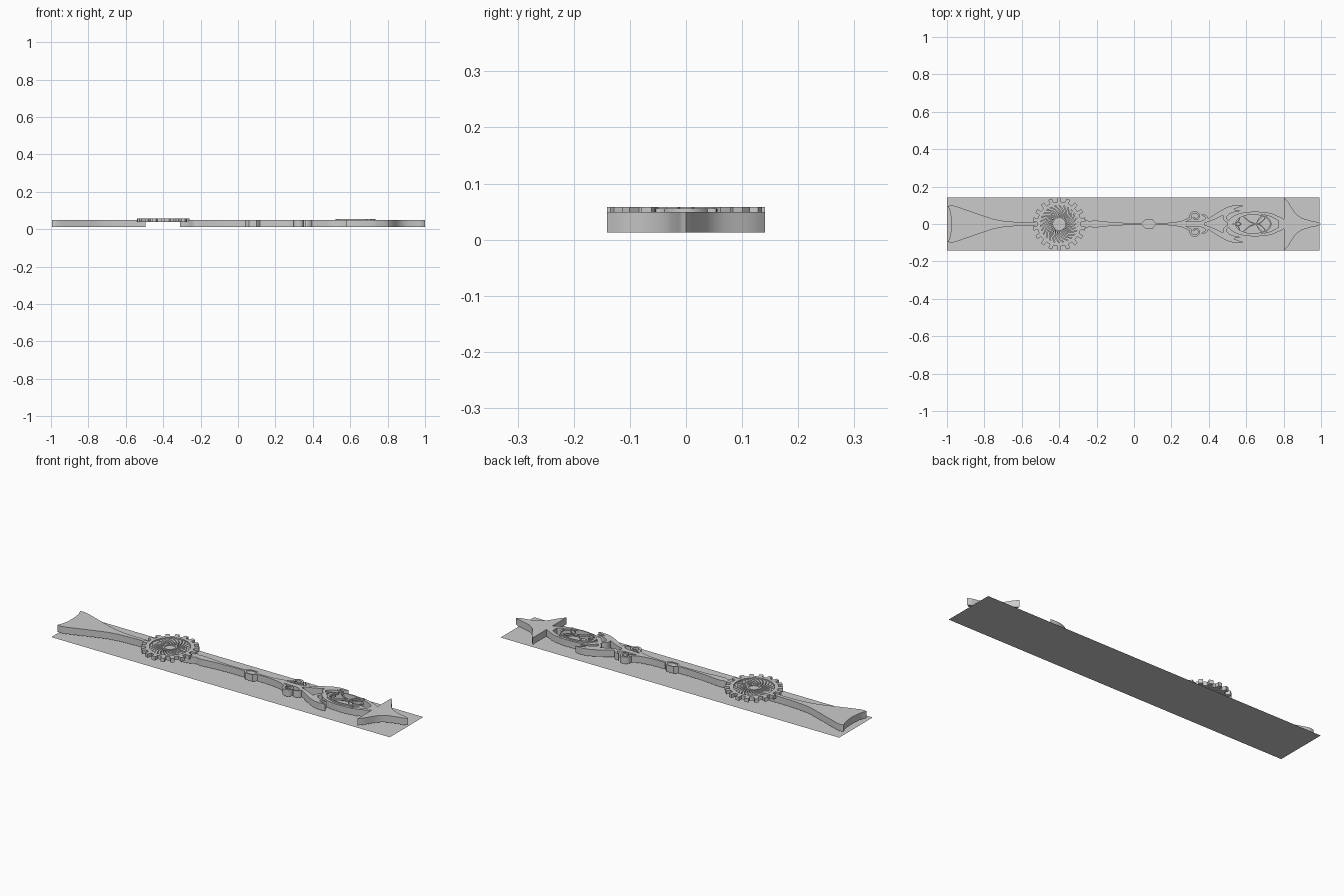
import bpy, bmesh, math
from mathutils import Vector

if "Cube" in bpy.data.objects:
    bpy.data.objects.remove(bpy.data.objects["Cube"])

Z0, Z1 = 0.013, 0.049
mat = bpy.data.materials.new("plain grey")
mat.diffuse_color = (0.6, 0.6, 0.6, 1)
mat.use_nodes = True
mat.node_tree.nodes["Principled BSDF"].inputs["Base Color"].default_value = mat.diffuse_color


def finish(name, bm):
    bmesh.ops.recalc_face_normals(bm, faces=bm.faces)
    me = bpy.data.meshes.new(name)
    bm.to_mesh(me)
    bm.free()
    me.materials.append(mat)
    ob = bpy.data.objects.new(name, me)
    bpy.context.collection.objects.link(ob)
    return ob


def smooth(pts, n=6):
    """Catmull-Rom curve through 2D points"""
    p = [Vector(q) for q in pts]
    p = [2 * p[0] - p[1]] + p + [2 * p[-1] - p[-2]]
    out = []
    for i in range(1, len(p) - 2):
        a, b, c, d = p[i - 1:i + 3]
        for k in range(n):
            t = k / n
            out.append(0.5 * (2 * b + (c - a) * t + (2 * a - 5 * b + 4 * c - d) * t * t
                              + (3 * b - a - 3 * c + d) * t ** 3))
    return out + [p[-2]]


def flip(pts):
    return [Vector((q[0], -q[1])) for q in pts]


def prism(name, pts, z0=Z0, z1=Z1):
    bm = bmesh.new()
    lo = [bm.verts.new((q[0], q[1], z0)) for q in pts]
    hi = [bm.verts.new((q[0], q[1], z1)) for q in pts]
    bm.faces.new(lo)
    bm.faces.new(hi)
    for i in range(len(pts)):
        j = (i + 1) % len(pts)
        bm.faces.new((lo[i], lo[j], hi[j], hi[i]))
    return finish(name, bm)


def ring(name, outer, inner, z0=Z0, z1=Z1):
    bm = bmesh.new()
    loops = [[bm.verts.new((q[0], q[1], z)) for q in pts]
             for pts, z in ((outer, z0), (outer, z1), (inner, z1), (inner, z0))]
    n = len(outer)
    for a in range(4):
        la, lb = loops[a], loops[(a + 1) % 4]
        for i in range(n):
            j = (i + 1) % n
            bm.faces.new((la[i], la[j], lb[j], lb[i]))
    return finish(name, bm)


def strip(name, pts, z0=Z0, z1=Z1, n=6):
    """Curved bar; each point is x, y, half width"""
    c = smooth([Vector(q) for q in pts], n)
    left, right = [], []
    for i, q in enumerate(c):
        d = c[min(i + 1, len(c) - 1)] - c[max(i - 1, 0)]
        nrm = Vector((-d.y, d.x)).normalized() * max(q.z, 0.001)
        left.append(q.xy + nrm)
        right.append(q.xy - nrm)
    return prism(name, left + right[::-1], z0, z1)


def pair(name, pts, **kw):
    strip(name + "_upper", pts, **kw)
    strip(name + "_lower", [(x, -y, w) for x, y, w in pts], **kw)


def oval(cx, cy, rx, ry, n=48, turn=0.0):
    out = []
    for i in range(n):
        a = 2 * math.pi * i / n
        x, y = rx * math.cos(a), ry * math.sin(a)
        out.append((cx + x * math.cos(turn) - y * math.sin(turn),
                    cy + x * math.sin(turn) + y * math.cos(turn)))
    return out


# Backing sheet
bm = bmesh.new()
bm.faces.new([bm.verts.new(v) for v in ((-1, -.141, 0), (.992, -.141, 0), (.992, .141, 0), (-1, .141, 0))])
finish("backing_sheet", bm)

# Fishtail end
side = smooth([(-.995, .096), (-.965, .098), (-.9, .077), (-.82, .049), (-.74, .024), (-.66, .013), (-.58, .010), (-.495, .010)])
notch = smooth([(-.995, -.096), (-.982, -.06), (-.976, 0), (-.982, .06), (-.995, .096)])
prism("tail", side + flip(side)[::-1] + notch[1:-1])

# Gear: toothed rim, fan blades and hub
GX, TEETH = -0.40, 18
outer, inner = [], []
for t in range(TEETH):
    for off, r in ((-.42, .118), (-.25, .118), (-.21, .141), (0, .141), (.21, .141), (.25, .118)):
        a = 2 * math.pi * (t + off + .5) / TEETH
        outer.append((GX + r * math.cos(a), r * math.sin(a)))
        inner.append((GX + .1 * math.cos(a), .1 * math.sin(a)))
ring("gear_rim", outer, inner, 0.038, 0.058)
for t in range(26):
    pts = []
    for k in range(5):
        r = .032 + .070 * k / 4
        a = 2 * math.pi * t / 26 + 0.75 * k / 4
        pts.append((GX + r * math.cos(a), r * math.sin(a), .002 + .0055 * k / 4))
    strip("fan_blade", pts, z0=0.040, z1=0.052, n=3)
ring("gear_hub", oval(GX, 0, .035, .035), oval(GX, 0, .026, .026), 0.038, 0.055)
prism("hub_disc", oval(GX, 0, .027, .027), 0.040, 0.050)

# Stem with hexagonal knot
up = smooth([(-.31, .036), (-.27, .028), (-.235, .014), (-.21, .019), (-.12, .010), (-.04, .006), (.045, .006)])
prism("stem", up + flip(up)[::-1])
hexa = [(.035, 0), (.058, .023), (.1, .023), (.122, 0), (.1, -.023), (.058, -.023)]
ring("knot", hexa, [(.079 + (x - .079) * .72, y * .72) for x, y in hexa])
prism("knot_centre", [(.079 + (x - .079) * .73, y * .73) for x, y in hexa], Z0, 0.045)
up = smooth([(.118, .006), (.17, .006), (.22, .009), (.28, .012), (.34, .014), (.38, .012)])
prism("neck", up + flip(up)[::-1])

# Curled scrolls
curl = [(.21, .005, .004), (.26, .012, .006), (.295, .028, .006)]
for k in range(9):
    a = math.radians(200 - 45 * k)
    r = .028 - .0021 * k
    curl.append((.328 + r * math.cos(a), .040 + r * math.sin(a), .006 - .0002 * k))
pair("scroll", curl)

# Swept wings and the crescents inside them
pair("wing", [(.35, .006, .007), (.40, .022, .009), (.45, .048, .013), (.50, .076, .013), (.54, .091, .009), (.582, .097, .001)])
pair("crescent", [(.57, .071, .001), (.52, .068, .009), (.49, .050, .011), (.487, .026, .008), (.51, .006, .005)])
pair("tendril", [(.36, .004, .005), (.39, .030, .006), (.375, .046, .005), (.36, .050, .002)])

# Eye-shaped frame
half = smooth([(.495, 0), (.52, .034), (.57, .058), (.64, .066), (.72, .060), (.775, .040), (.808, .022)])
frame = half + flip(half)[::-1][:-1]
ring("eye_frame", frame, [(.645 + (q[0] - .645) * .78, q[1] * .80) for q in frame])

# Petal tracery raised in the frame
TZ = (0.048, 0.056)
ring("inner_oval", oval(.635, 0, .100, .056), oval(.635, 0, .092, .050), *TZ)


def petal(name, cx, cy, rx, ry, deg):
    t = math.radians(deg)
    ring(name, oval(cx, cy, rx, ry, 24, t), oval(cx, cy, rx - .005, ry - .005, 24, t), *TZ)


for s in (1, -1):
    petal("right_petal", .682, s * .026, .038, .013, s * 46)
    petal("left_petal", .550, s * .019, .024, .011, s * 50)
    strip("oval_spoke", [(.655, 0, .003), (.62, s * .012, .003), (.585, s * .040, .003)], z0=TZ[0], z1=TZ[1])
petal("middle_petal", .548, 0, .026, .012, 0)

# Arrow tip
edge = smooth([(.803, .141), (.825, .116), (.86, .062), (.895, .034), (.94, .019), (.98, .010), (1.0, .0)])
prism("arrow_tip", edge + flip(edge)[::-1][1:])

# Smooth curves, keep hard edges
for ob in bpy.context.scene.objects:
    ob.select_set(True)
    bpy.context.view_layer.objects.active = ob
bpy.ops.object.shade_smooth_by_angle(angle=math.radians(30))
